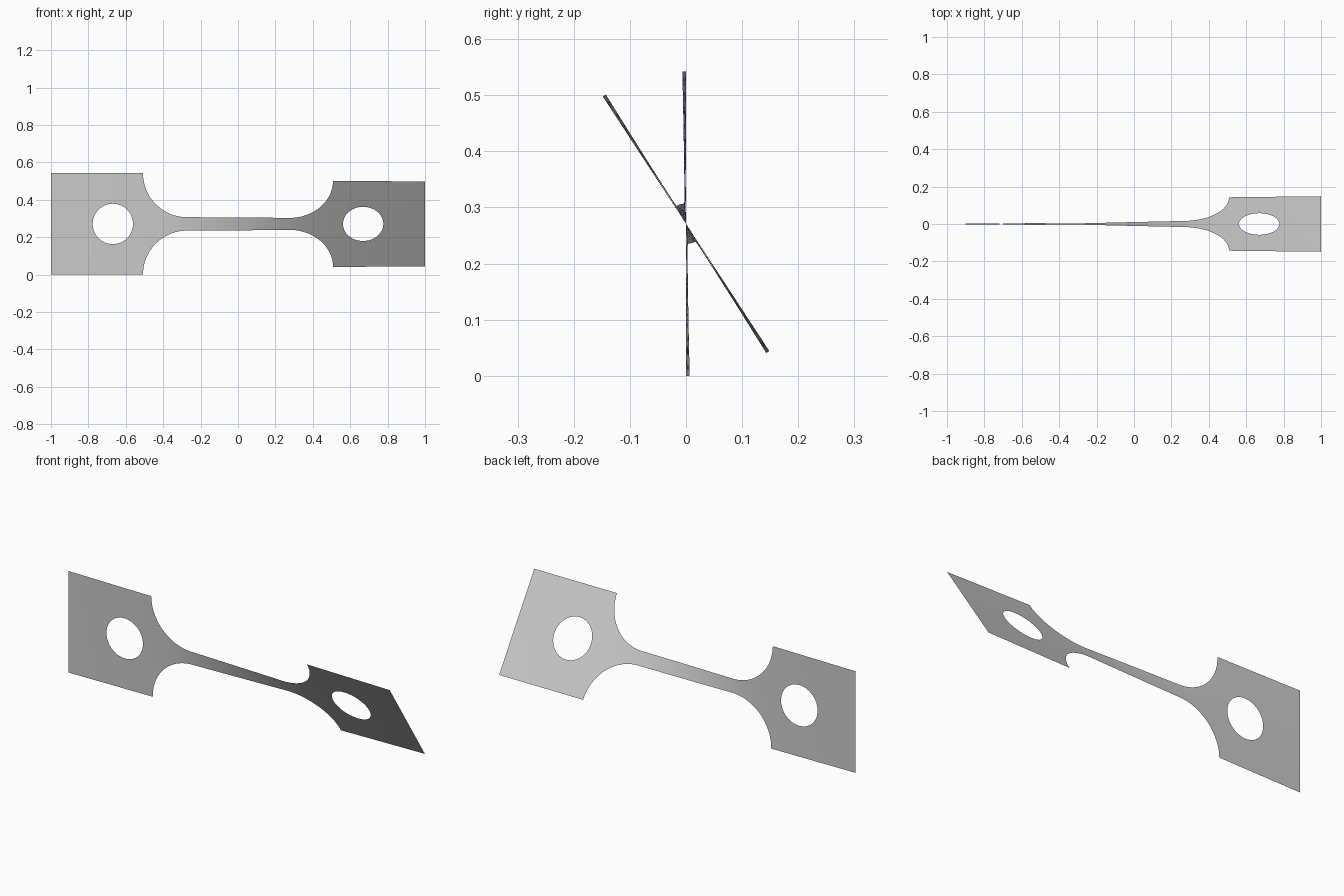
import bpy, bmesh, math
from mathutils import Vector

cube = bpy.data.objects.get("Cube")
if cube:
    bpy.data.objects.remove(cube)

# Main dimensions
END, SHOULDER, HALF = 1.0, 0.508, 0.271
NECK, FILLET = 0.036, 0.235
HOLE_X, HOLE_R = 0.669, 0.108
TWIST = math.radians(33.2)
DIV, RINGS, STEPS = 16, 6, 400


def half_width(x):
    """Half height of the strip at a distance along its length."""
    d = SHOULDER - abs(x)
    if d <= 0:
        return HALF
    if d >= FILLET:
        return NECK
    return HALF - math.sqrt(FILLET ** 2 - (FILLET - d) ** 2)


# Twist builds up fastest where the strip is narrow
table = [0.0]
for i in range(STEPS):
    x = -END + 2 * END * (i + 0.5) / STEPS
    table.append(table[-1] + half_width(x) ** -1.3)


def twist_angle(x):
    t = min(max((x + END) / (2 * END), 0), 1) * STEPS
    i = min(int(t), STEPS - 1)
    return TWIST * (table[i] + (table[i + 1] - table[i]) * (t - i)) / table[-1]


def bridge(bm, a, b, closed=False):
    n = len(a)
    for i in range(n if closed else n - 1):
        j = (i + 1) % n
        bm.faces.new((a[i], a[j], b[j], b[i]))


bm = bmesh.new()

# End plates: rings running from the round hole out to the rectangle
for side in (-1, 1):
    corners = [Vector((x, 0, z)) for x, z in
               ((SHOULDER, -HALF), (END, -HALF), (END, HALF), (SHOULDER, HALF))]
    border = [corners[k].lerp(corners[(k + 1) % 4], i / DIV)
              for k in range(4) for i in range(DIV)]
    centre = Vector((HOLE_X, 0, 0))
    rings = []
    for r in range(RINGS + 1):
        ring = []
        for p in border:
            rim = centre + (p - centre).normalized() * HOLE_R
            q = rim.lerp(p, r / RINGS)
            ring.append(bm.verts.new((side * q.x, 0, q.z)))
        rings.append(ring)
    for a, b in zip(rings, rings[1:]):
        bridge(bm, a, b, closed=True)

# Neck with its quarter-round fillets
arc = [SHOULDER - FILLET * (1 - math.cos(i / 20 * math.pi / 2)) for i in range(21)]
straight = [arc[-1] * (1 - i / 16) for i in range(1, 16)]
right = arc + straight
stations = [-x for x in right] + [0] + right[::-1]
columns = [[bm.verts.new((x, 0, half_width(x) * (2 * i / DIV - 1)))
            for i in range(DIV + 1)] for x in stations]
for a, b in zip(columns, columns[1:]):
    bridge(bm, a, b)

bmesh.ops.remove_doubles(bm, verts=bm.verts, dist=0.0001)
bmesh.ops.recalc_face_normals(bm, faces=bm.faces)
bm.normal_update()
if sum(f.normal.y for f in bm.faces) > 0:
    bmesh.ops.reverse_faces(bm, faces=bm.faces)

# Twist the flat sheet about its long axis and lift it to the ground
for v in bm.verts:
    a, h = twist_angle(v.co.x), v.co.z
    v.co.y = -h * math.sin(a)
    v.co.z = HALF + h * math.cos(a)

mesh = bpy.data.meshes.new("twisted_strip")
bm.to_mesh(mesh)
bm.free()
strip = bpy.data.objects.new("twisted_strip", mesh)
bpy.context.collection.objects.link(strip)

# Plain grey finish
grey = bpy.data.materials.new("light_grey")
grey.use_nodes = True
colour = (0.6, 0.6, 0.6, 1)
grey.diffuse_color = colour
grey.node_tree.nodes["Principled BSDF"].inputs["Base Color"].default_value = colour
mesh.materials.append(grey)

bpy.context.view_layer.objects.active = strip
strip.select_set(True)
bpy.ops.object.shade_smooth_by_angle()
